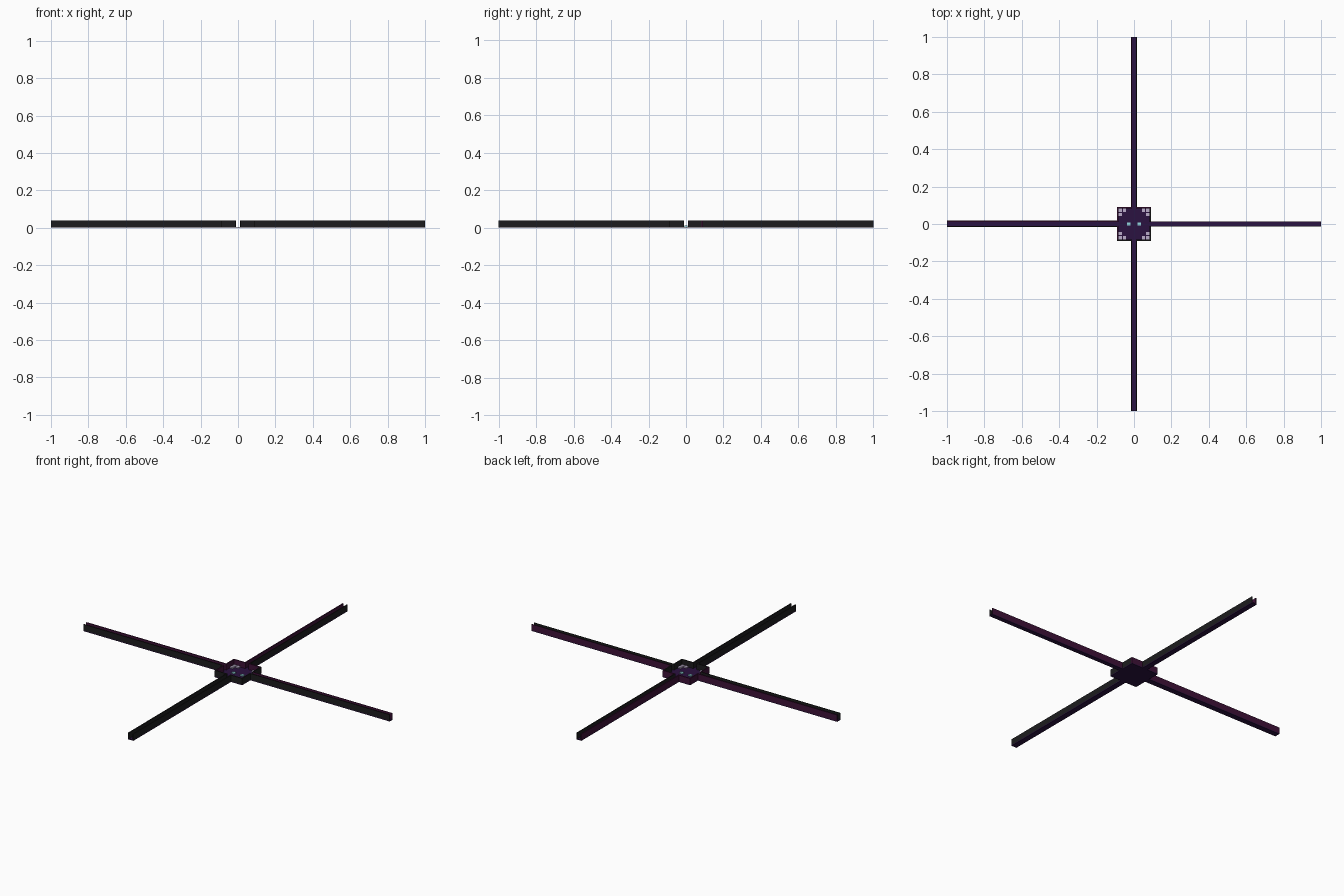
import bpy

if "Cube" in bpy.data.objects:
    bpy.data.objects.remove(bpy.data.objects["Cube"])

H, FLOOR, T = 0.04, 0.005, 0.006
ROOM, GAP = 0.09, 0.010


def material(name, rgb):
    m = bpy.data.materials.new(name)
    m.diffuse_color = (*rgb, 1)
    m.use_nodes = True
    m.node_tree.nodes["Principled BSDF"].inputs["Base Color"].default_value = m.diffuse_color
    return m


FLOOR_M = material("floor_violet", (0.024, 0.006, 0.052))
DARK = material("dark_wall", (0.012, 0.012, 0.013))
PLUM = material("plum_wall", (0.05, 0.006, 0.04))
PALE = material("pale_tile", (0.5, 0.42, 0.6))
CYAN = material("cyan_marker", (0.3, 0.7, 0.75))


def box(name, x0, x1, y0, y1, z0, z1, mat):
    xs, ys = sorted((x0, x1)), sorted((y0, y1))
    verts = [(x, y, z) for z in (z0, z1) for x, y in
             ((xs[0], ys[0]), (xs[1], ys[0]), (xs[1], ys[1]), (xs[0], ys[1]))]
    faces = [(3, 2, 1, 0), (4, 5, 6, 7)] + [(i, (i + 1) % 4, (i + 1) % 4 + 4, i + 4) for i in range(4)]
    me = bpy.data.meshes.new(name)
    me.from_pydata(verts, [], faces)
    me.materials.append(mat)
    ob = bpy.data.objects.new(name, me)
    bpy.context.collection.objects.link(ob)
    return ob


def placed(name, along_x, a0, a1, b0, b1, z0, z1, mat):
    if along_x:
        return box(name, a0, a1, b0, b1, z0, z1, mat)
    return box(name, b0, b1, a0, a1, z0, z1, mat)


# Four open channels: floor strip with a wall along each edge
# (name, runs along x, direction, low edge, high edge, low wall, high wall)
ARMS = [
    ("east", True, 1, -0.013, 0.013, DARK, PLUM),
    ("west", True, -1, -0.015, 0.018, DARK, PLUM),
    ("north", False, 1, -0.017, 0.015, PLUM, DARK),
    ("south", False, -1, -0.017, 0.017, DARK, DARK),
]
for name, ax, s, lo, hi, m_lo, m_hi in ARMS:
    a0, a1 = s * ROOM, s * 1.0
    placed(name + "_corridor_floor", ax, a0, a1, lo, hi, 0, FLOOR, FLOOR_M)
    placed(name + "_corridor_low_wall", ax, a0, a1, lo, min(-GAP, lo + T), FLOOR, H, m_lo)
    placed(name + "_corridor_high_wall", ax, a0, a1, max(GAP, hi - T), hi, FLOOR, H, m_hi)

# Central room: floor and walls with a doorway on each side
box("room_floor", -ROOM, ROOM, -ROOM, ROOM, 0, FLOOR, FLOOR_M)
for name, ax, s, m in (("north", True, 1, PLUM), ("south", True, -1, DARK),
                       ("east", False, 1, DARK), ("west", False, -1, PLUM)):
    for side in (-1, 1):
        outer = ROOM if ax else ROOM - T
        placed(f"room_{name}_wall", ax, side * GAP, side * outer,
               s * (ROOM - T), s * ROOM, FLOOR, H, m)

# Pale tiles stepped into each room corner
for sx in (-1, 1):
    for sy in (-1, 1):
        for dx, dy in ((0.073, 0.073), (0.051, 0.073), (0.073, 0.051)):
            x, y = sx * dx, sy * dy
            box("corner_tile", x - 0.009, x + 0.009, y - 0.009, y + 0.009, FLOOR, 0.012, PALE)

# Small markers near the middle
for sx in (-1, 1):
    x = sx * 0.028
    box("centre_marker", x - 0.01, x + 0.01, -0.007, 0.007, FLOOR, 0.012, CYAN)
